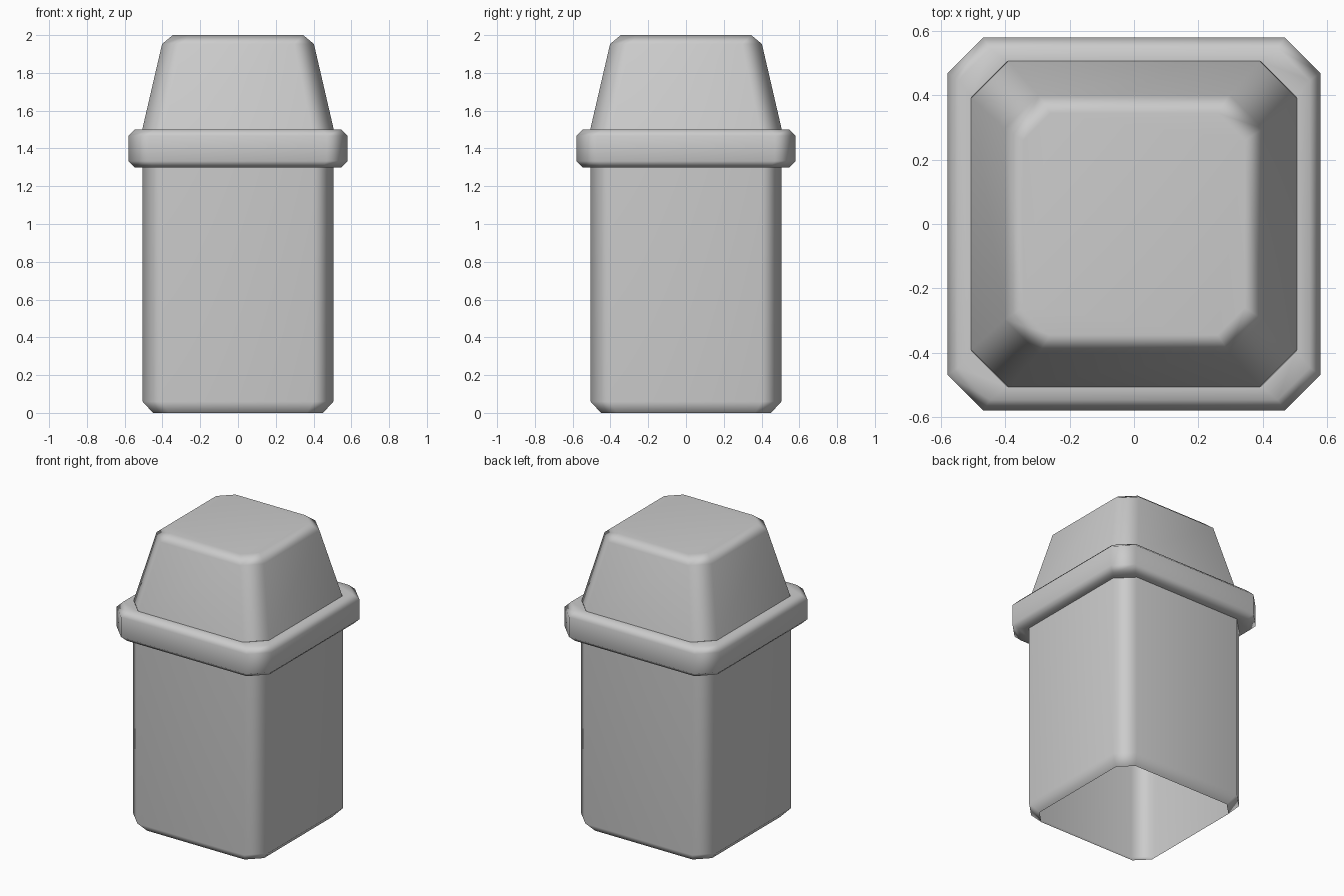
import bpy, bmesh, math

if "Cube" in bpy.data.objects:
    bpy.data.objects.remove(bpy.data.objects["Cube"])


def octagon(r, c, z):
    """Square ring of half-width r with corners cut by c."""
    k = r - c
    return [(r, -k, z), (r, k, z), (k, r, z), (-k, r, z),
            (-r, k, z), (-r, -k, z), (-k, -r, z), (k, -r, z)]


def shell(name, profile, cap_top=False):
    """Skin a stack of (half_width, corner_cut, z) rings."""
    bm = bmesh.new()
    rings = [[bm.verts.new(p) for p in octagon(*s)] for s in profile]
    for a, b in zip(rings, rings[1:]):
        for i in range(8):
            j = (i + 1) % 8
            bm.faces.new((a[i], a[j], b[j], b[i]))
    if cap_top:
        bm.faces.new(rings[-1])
    mesh = bpy.data.meshes.new(name)
    bm.to_mesh(mesh)
    bm.free()
    obj = bpy.data.objects.new(name, mesh)
    bpy.context.collection.objects.link(obj)
    bpy.ops.object.select_all(action='DESELECT')
    obj.select_set(True)
    bpy.context.view_layer.objects.active = obj
    bpy.ops.object.shade_smooth_by_angle(angle=math.radians(60))
    mod = obj.modifiers.new("weighted_normals", 'WEIGHTED_NORMAL')
    mod.keep_sharp = True
    return obj


# Hollow bin body, bevelled at the foot and open underneath
shell("bin_body", [(0.45, 0.085, 0), (0.505, 0.105, 0.06), (0.505, 0.105, 1.3)])

# Bevelled collar around the rim
shell("rim_collar", [(0.505, 0.105, 1.3), (0.547, 0.1, 1.3), (0.58, 0.11, 1.333),
                     (0.58, 0.11, 1.467), (0.547, 0.1, 1.5), (0.505, 0.11, 1.5)])

# Tapered lid with a bevelled flat top
shell("tapered_lid", [(0.507, 0.115, 1.5), (0.402, 0.105, 1.953),
                      (0.345, 0.085, 2.0)], cap_top=True)
